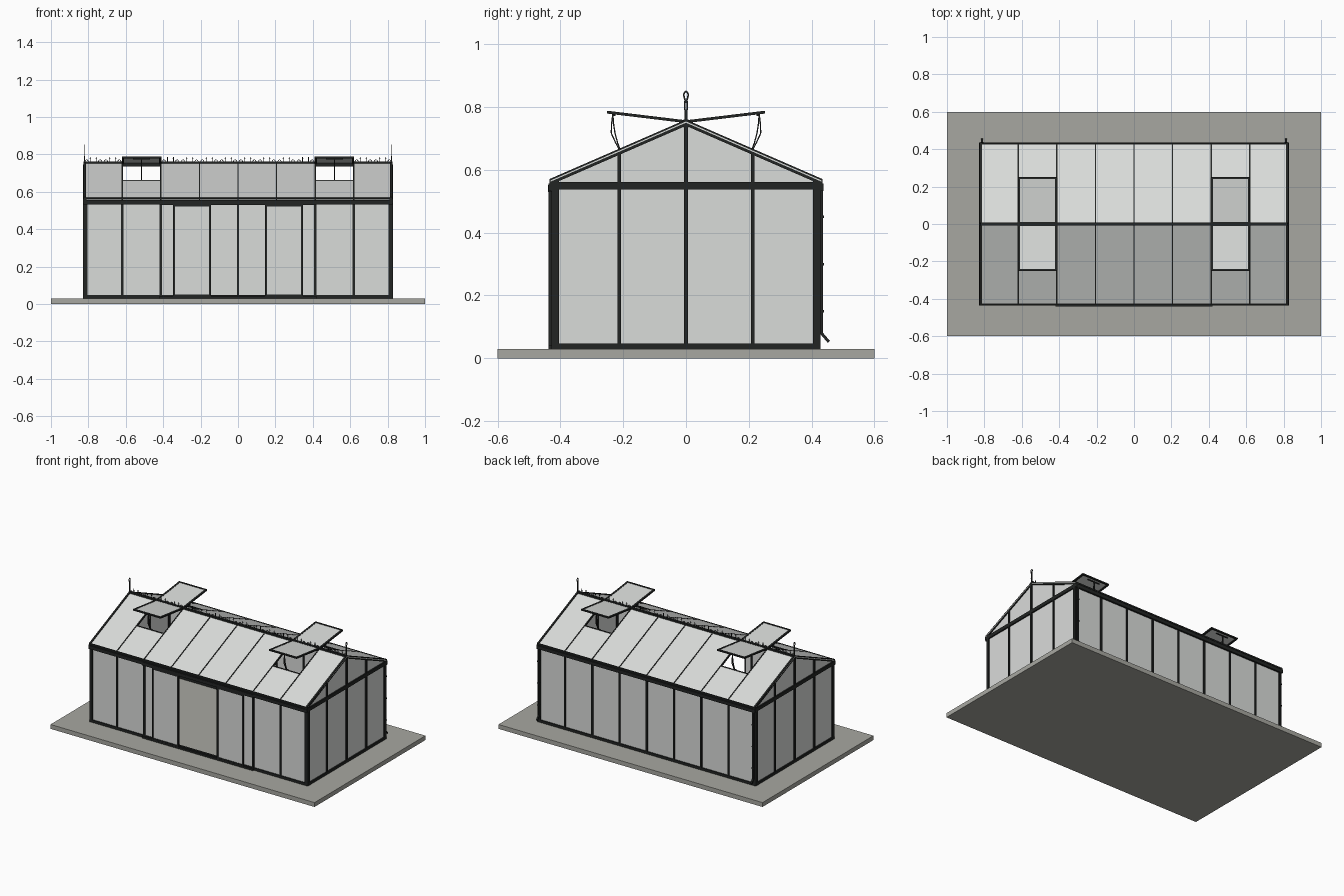
import bpy, bmesh, math
from mathutils import Vector, Matrix

if "Cube" in bpy.data.objects:
    bpy.data.objects.remove(bpy.data.objects["Cube"])

W, D = 0.825, 0.425            # half length and half depth of the house
FLOOR, EAVE, RIDGE = 0.03, 0.565, 0.75
BAY = 2 * W / 8
SLOPE = (RIDGE - EAVE) / D
VENT_BAYS = (1, 6)
bars_x = [-W + BAY * i for i in range(9)]
bars_y = [-D + D / 2 * i for i in range(5)]


def material(name, rgb):
    m = bpy.data.materials.new(name)
    m.diffuse_color = (*rgb, 1)
    m.use_nodes = True
    m.node_tree.nodes["Principled BSDF"].inputs["Base Color"].default_value = m.diffuse_color
    return m


STONE = material("warm grey paving", (0.39, 0.39, 0.355))
GLASS = material("pale glass", (0.70, 0.715, 0.70))
METAL = material("black metal", (0.016, 0.018, 0.017))


class Part:
    """Collects simple solids into one named object."""

    def __init__(self, name, mat):
        self.name, self.mat, self.bm = name, mat, bmesh.new()

    def box(self, x0, x1, y0, y1, z0, z1):
        size = Matrix.Diagonal((x1 - x0, y1 - y0, z1 - z0, 1))
        mid = Matrix.Translation(((x0 + x1) / 2, (y0 + y1) / 2, (z0 + z1) / 2))
        bmesh.ops.create_cube(self.bm, size=1, matrix=mid @ size)

    def beam(self, a, b, w, h, side=(1, 0, 0)):
        """Bar from a to b, w wide along side and h deep across it."""
        a, b = Vector(a), Vector(b)
        d = (b - a).normalized()
        s = Vector(side)
        n = d.cross(s).normalized()
        rot = Matrix((s, d, n)).transposed().to_4x4()
        size = Matrix.Diagonal((w, (b - a).length, h, 1))
        bmesh.ops.create_cube(self.bm, size=1, matrix=Matrix.Translation((a + b) / 2) @ rot @ size)

    def sheet(self, pts, depth):
        """Thin prism: the outline pushed along depth."""
        f = self.bm.faces.new([self.bm.verts.new(p) for p in pts])
        out = bmesh.ops.extrude_face_region(self.bm, geom=[f], use_keep_orig=True)
        for v in out["geom"]:
            if isinstance(v, bmesh.types.BMVert):
                v.co += Vector(depth)

    def finish(self):
        bmesh.ops.recalc_face_normals(self.bm, faces=self.bm.faces[:])
        me = bpy.data.meshes.new(self.name)
        self.bm.to_mesh(me)
        self.bm.free()
        me.materials.append(self.mat)
        bpy.context.collection.objects.link(bpy.data.objects.new(self.name, me))


def roof_z(y):
    return RIDGE - SLOPE * abs(y)


# Paved slab
slab = Part("paved_slab", STONE)
slab.box(-1, 1, -0.6, 0.6, 0, FLOOR)
slab.finish()

# Wall glass: the front is open in the two middle bays
glass = Part("wall_glass", GLASS)
glass.box(-W, W, D - 0.008, D - 0.004, FLOOR, 0.565)
for s in (-1, 1):
    x0, x1 = sorted((s * BAY, s * W))
    glass.box(x0, x1, -D + 0.004, -D + 0.008, FLOOR, 0.565)
glass.box(-BAY, BAY, -D + 0.004, -D + 0.008, 0.53, 0.565)
glass.finish()

gable = Part("gable_glass", GLASS)
for s in (-1, 1):
    x = s * (W - 0.006)
    gable.sheet([(x, -D, FLOOR), (x, D, FLOOR), (x, D, EAVE), (x, 0, RIDGE), (x, -D, EAVE)],
                (-s * 0.004, 0, 0))
gable.finish()

# Roof glass, shortened where the vents open
roof = Part("roof_glass", GLASS)
for s in (-1, 1):
    for i in range(8):
        y0 = s * (0.212 if i in VENT_BAYS else 0)
        y1 = s * (D + 0.006)
        x0, x1 = bars_x[i], bars_x[i + 1]
        roof.sheet([(x0, y0, roof_z(y0)), (x1, y0, roof_z(y0)),
                    (x1, y1, roof_z(y1)), (x0, y1, roof_z(y1))], (0, 0, 0.004))
roof.finish()

# Wall frame: sills, eaves beams, corner posts and glazing bars
frame = Part("wall_frame", METAL)
for s in (-1, 1):
    y0, y1 = sorted((s * (D - 0.012), s * (D + 0.003)))
    frame.box(-W, W, y0, y1, FLOOR, 0.047)
    frame.box(-W, W, y0, y1, 0.537, 0.558)
    for i, x in enumerate(bars_x):
        if s < 0 and i == 4:
            continue
        w = 0.006 if 0 < i < 8 else 0.01
        x = max(-W + w, min(W - w, x))
        frame.box(x - w, x + w, y0, y1, FLOOR, 0.555)
    x0, x1 = sorted((s * (W - 0.014), s * (W + 0.003)))
    frame.box(x0, x1, -D, D, FLOOR, 0.047)
    frame.box(x0, x1, -D - 0.01, D + 0.01, 0.537, 0.561)
    for y in bars_y:
        w = 0.006 if abs(y) < 0.4 else 0.01
        y = max(-D + w, min(D - w, y))
        frame.box(x0, x1, y - w, y + w, FLOOR, roof_z(y) - 0.005)
frame.finish()

# Gutters
gutter = Part("gutters", METAL)
for s in (-1, 1):
    y0, y1 = sorted((s * D, s * (D + 0.012)))
    gutter.box(-W, W, y0, y1, 0.533, 0.556)
gutter.finish()

# Roof frame: rafters, ridge, eave strips and vent trimmers
rafters = Part("roof_frame", METAL)
for s in (-1, 1):
    for i, x in enumerate(bars_x):
        end = i in (0, 8)
        w, h = (0.012, 0.018) if end else (0.007, 0.012)
        x = max(-W + w / 2, min(W - w / 2, x))
        y = s * (D + 0.006)
        rafters.beam((x, 0, RIDGE), (x, y, roof_z(y)), w, h)
    y0, y1 = sorted((s * (D + 0.001), s * (D + 0.009)))
    rafters.box(-W, W, y0, y1, EAVE - 0.005, EAVE + 0.005)
    for i in VENT_BAYS:
        rafters.beam((bars_x[i], s * 0.212, roof_z(0.212)),
                     (bars_x[i + 1], s * 0.212, roof_z(0.212)), 0.008, 0.01, (0, 1, 0))
rafters.box(-W, W, -0.008, 0.008, 0.735, 0.761)
rafters.finish()

# Open roof vents with frames, and curved stays holding them up
vent_glass = Part("vent_glass", GLASS)
vent_frame = Part("vent_frames", METAL)
stays = Part("vent_stays", METAL)
for s in (-1, 1):
    for i in VENT_BAYS:
        x0, x1 = bars_x[i] + 0.004, bars_x[i + 1] - 0.004
        xm = (x0 + x1) / 2
        inner, outer = (s * 0.006, 0.754), (s * 0.246, 0.783)
        vent_glass.sheet([(x0, *inner), (x1, *inner), (x1, *outer), (x0, *outer)], (0, 0, 0.003))
        for x in (x0, x1):
            vent_frame.beam((x, *inner), (x, *outer), 0.013, 0.009)
        for y, z in (inner, outer):
            vent_frame.box(x0 - 0.006, x1 + 0.006, y - 0.006, y + 0.006, z - 0.004, z + 0.005)
        for off in (0, 0.012):
            arc = [(xm, s * (0.207 + off * (1 - abs(2 * t - 1)) + 0.026 * t
                             + 0.006 * math.sin(math.pi * t)), 0.655 + 0.123 * t)
                   for t in (0, 0.25, 0.5, 0.75, 1)]
            for a, b in zip(arc, arc[1:]):
                stays.beam(a, b, 0.005, 0.004)
        stays.box(xm - 0.012, xm + 0.012, s * 0.208 - 0.004, s * 0.208 + 0.004, 0.655, 0.664)
        stays.box(xm - 0.045, xm + 0.045, s * 0.228 - 0.003, s * 0.228 + 0.003, 0.772, 0.778)
vent_glass.finish()
vent_frame.finish()
stays.finish()

# Sliding doors, pushed apart on their rail
door_glass = Part("door_glass", GLASS)
door_frame = Part("door_frames", METAL)
for s in (-1, 1):
    x0, x1 = sorted((s * 0.15, s * 0.342))
    door_glass.box(x0, x1, -D - 0.008, -D - 0.005, 0.045, 0.527)
    for x in (x0, x1):
        door_frame.box(x - 0.005, x + 0.005, -D - 0.012, -D - 0.003, 0.042, 0.53)
    for z in (0.046, 0.525):
        door_frame.box(x0, x1, -D - 0.012, -D - 0.003, z - 0.005, z + 0.005)
door_frame.box(-0.42, 0.42, -D - 0.015, -D, 0.53, 0.552)
door_frame.box(-0.42, 0.42, -D - 0.013, -D, FLOOR, 0.042)
door_glass.finish()
door_frame.finish()

# Downpipes with brackets and spouts at the back corners
pipes = Part("downpipes", METAL)
for s in (-1, 1):
    x = s * 0.812
    pipes.box(x - 0.005, x + 0.005, D + 0.002, D + 0.011, 0.075, 0.545)
    pipes.beam((x, D + 0.006, 0.08), (x, D + 0.03, 0.052), 0.01, 0.009)
    for z in (0.15, 0.3, 0.45):
        pipes.box(x - 0.008, x + 0.008, D, D + 0.014, z - 0.004, z + 0.004)
pipes.finish()

# Ridge cresting: paired spikes with small scrolls on either side
crest = Part("ridge_cresting", METAL)
for k in range(16):
    xc = -W + BAY / 2 * (k + 0.5)
    for s in (-1, 1):
        crest.box(xc + s * 0.016 - 0.0015, xc + s * 0.016 + 0.0015, -0.001, 0.001, 0.757, 0.786)
        crest.box(xc + s * 0.016 - 0.004, xc + s * 0.016 + 0.004, -0.001, 0.001, 0.774, 0.777)
        ring = [(xc + s * 0.036 + 0.009 * math.cos(a), 0, 0.762 + 0.009 * math.sin(a))
                for a in (math.pi * j / 4 for j in range(5))]
        for a, b in zip(ring, ring[1:]):
            crest.beam(a, b, 0.002, 0.003, (0, 1, 0))
crest.finish()

# Flat finials at both ends of the ridge
finial = Part("finials", METAL)
half = [(0.004, 0.79), (0.003, 0.822), (0.008, 0.84), (0.001, 0.851)]
for s in (-1, 1):
    x = s * (W - 0.004)
    finial.box(x - 0.002, x + 0.002, -0.005, 0.005, 0.745, 0.792)
    for m in (-1, 1):
        for (ya, za), (yb, zb) in zip(half, half[1:]):
            finial.beam((x, m * ya, za), (x, m * yb, zb), 0.003, 0.005)
finial.finish()
